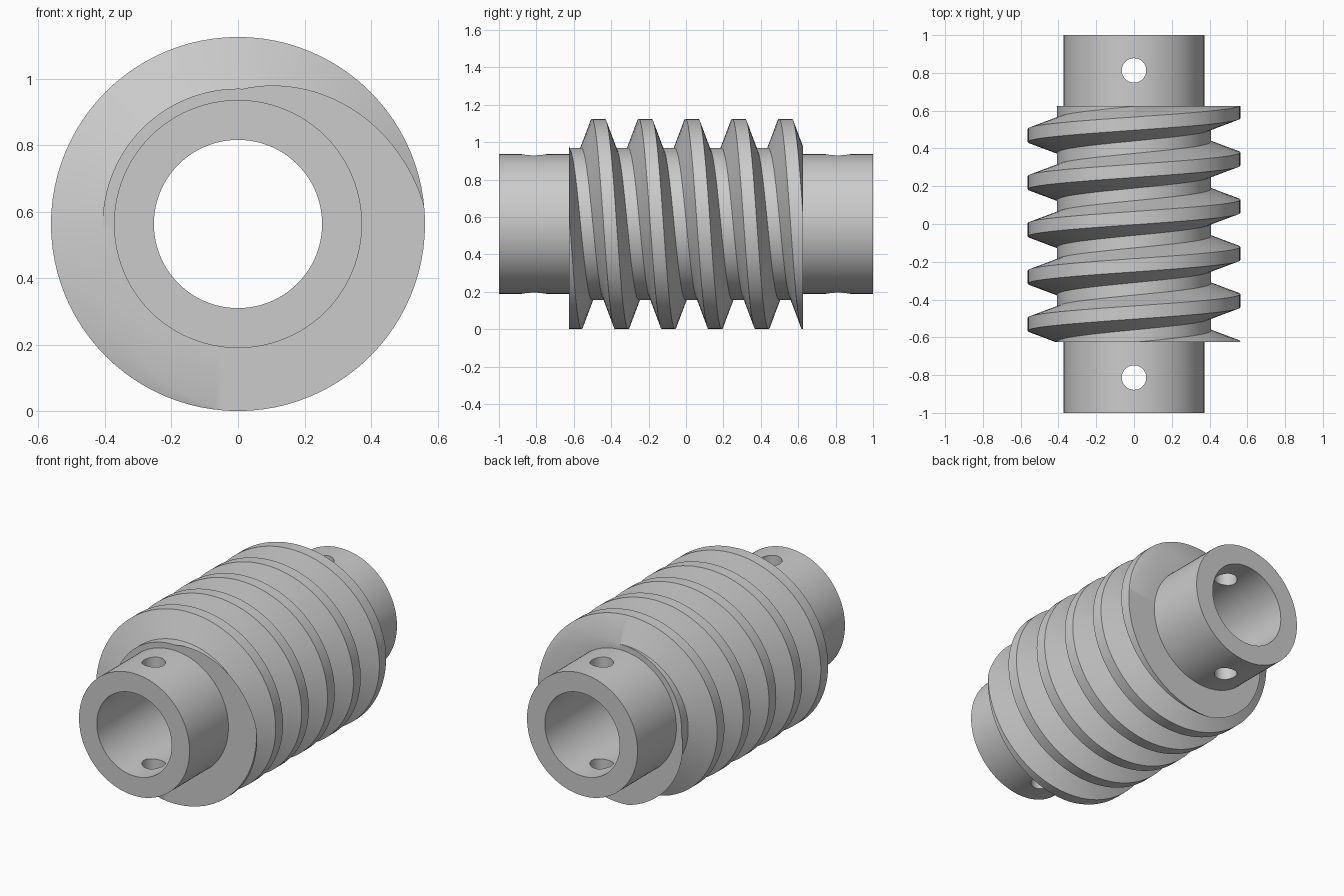
import bpy, bmesh, math

if "Cube" in bpy.data.objects:
    bpy.data.objects.remove(bpy.data.objects["Cube"])

AXIS_Z = 0.5625
TIP, ROOT, HUB, BORE = 0.5625, 0.407, 0.373, 0.253
PITCH, N = 0.25, 96
END, LENGTH = 0.625, 1.0
PROFILE = [(-0.092, ROOT), (-0.035, TIP), (0.035, TIP), (0.092, ROOT)]

bm = bmesh.new()

# helical thread surface, longer than needed
rings = []
for i in range(-4 * N, 4 * N + 1):
    a = 2 * math.pi * i / N
    yc = 0.094 - PITCH * i / N
    rings.append([bm.verts.new((r * math.cos(a), yc + dy, r * math.sin(a)))
                  for dy, r in PROFILE])
for i in range(len(rings) - 1):
    p, q = rings[i], rings[i + 1]
    for k in range(3):
        bm.faces.new((p[k], q[k], q[k + 1], p[k + 1]))
    if i + 1 + N < len(rings):
        bm.faces.new((p[0], q[0], rings[i + 1 + N][3], rings[i + N][3]))

# trim the thread square at both ends
for s in (1, -1):
    bmesh.ops.bisect_plane(bm, geom=bm.verts[:] + bm.edges[:] + bm.faces[:], dist=1e-6,
                           plane_co=(0, s * END, 0), plane_no=(0, s, 0), clear_outer=True)


def extend(move):
    edges = [e for e in bm.edges if e.is_boundary]
    new = bmesh.ops.extrude_edge_only(bm, edges=edges)["geom"]
    for v in new:
        if isinstance(v, bmesh.types.BMVert):
            move(v)


def shrink_to_hub(v):
    k = HUB / math.hypot(v.co.x, v.co.z)
    v.co.x *= k
    v.co.z *= k


def push_to_end(v):
    v.co.y = math.copysign(LENGTH, v.co.y)


# end shoulders, hubs and hub faces
extend(shrink_to_hub)
extend(push_to_end)
bmesh.ops.holes_fill(bm, edges=[e for e in bm.edges if e.is_boundary], sides=0)
bmesh.ops.recalc_face_normals(bm, faces=bm.faces[:])
mesh = bpy.data.meshes.new("worm_gear")
bm.to_mesh(mesh)
bm.free()
worm = bpy.data.objects.new("worm_gear", mesh)
bpy.context.collection.objects.link(worm)
worm.location.z = AXIS_Z


def cut(name, radius, sides, loc, rot):
    bpy.ops.mesh.primitive_cylinder_add(vertices=sides, radius=radius, depth=3,
                                        location=loc, rotation=rot)
    cutter = bpy.context.object
    cutter.name = name
    cutter.hide_render = True
    mod = worm.modifiers.new(name, 'BOOLEAN')
    mod.operation, mod.solver, mod.object = 'DIFFERENCE', 'EXACT', cutter
    bpy.ops.object.select_all(action='DESELECT')
    bpy.context.view_layer.objects.active = worm
    worm.select_set(True)
    bpy.ops.object.modifier_apply(modifier=name)
    bpy.data.objects.remove(cutter)


# shaft bore and cross pin holes
cut("bore_cutter", BORE, 96, (0, 0, AXIS_Z), (math.pi / 2, 0, 0))
for y in (-0.813, 0.813):
    cut("pin_cutter", 0.065, 32, (0, y, AXIS_Z), (0, 0, 0))

bpy.ops.object.shade_smooth_by_angle(angle=math.radians(30))
